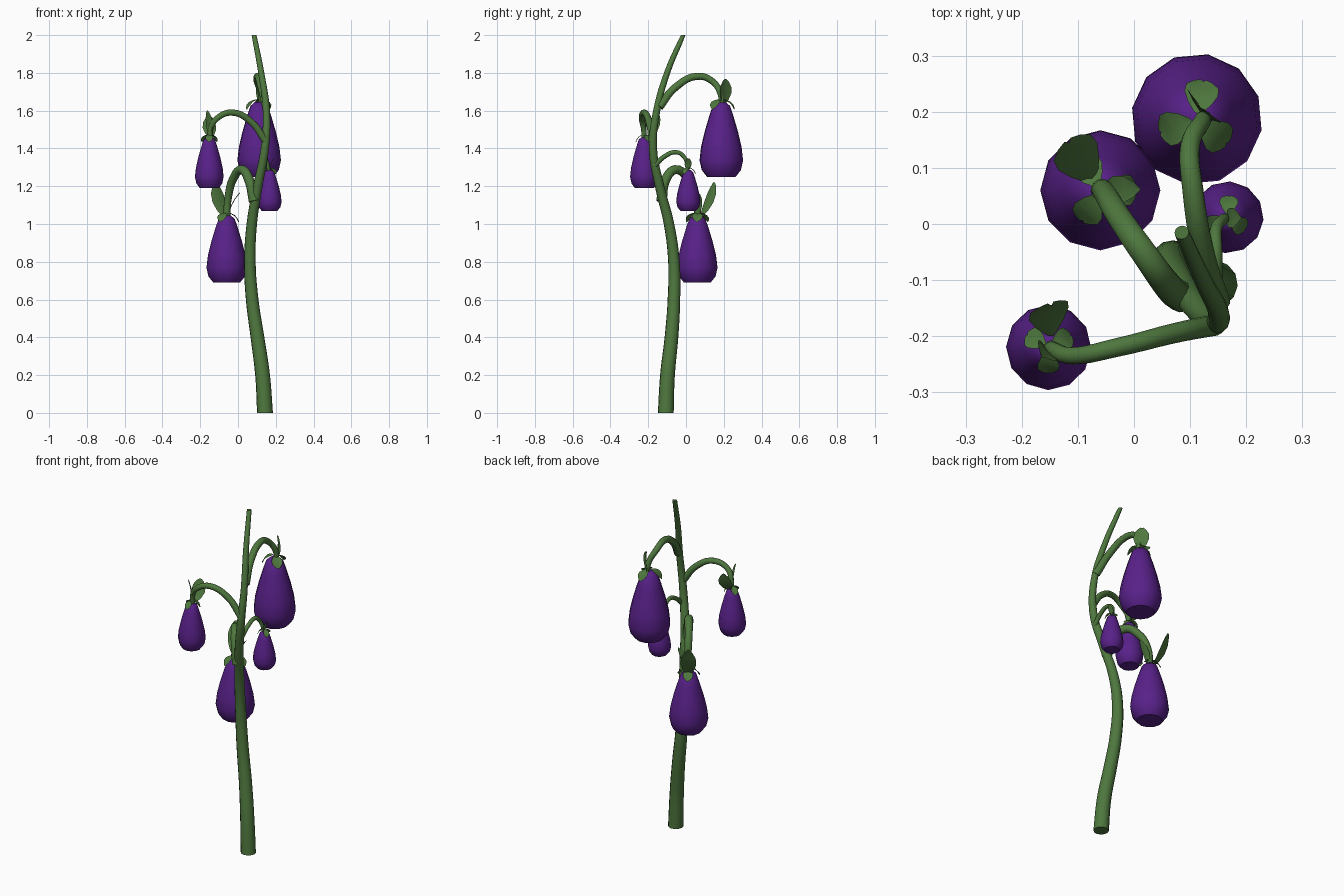
import bpy, bmesh, math
from mathutils import Vector

if "Cube" in bpy.data.objects:
    bpy.data.objects.remove(bpy.data.objects["Cube"])


def material(name, color):
    m = bpy.data.materials.new(name)
    m.diffuse_color = (*color, 1)
    m.use_nodes = True
    m.node_tree.nodes["Principled BSDF"].inputs["Base Color"].default_value = m.diffuse_color
    return m


GREEN = material("green", (0.077, 0.185, 0.048))
PURPLE = material("purple", (0.098, 0.015, 0.25))


def add(name, mesh, mat, smooth=True):
    ob = bpy.data.objects.new(name, mesh)
    bpy.context.collection.objects.link(ob)
    mesh.materials.clear()
    mesh.materials.append(mat)
    for p in mesh.polygons:
        p.use_smooth = smooth
    if smooth:
        bpy.context.view_layer.objects.active = ob
        ob.select_set(True)
        bpy.ops.object.shade_smooth_by_angle(angle=math.radians(50))
        ob.select_set(False)
    return ob


def tube(name, points, r0, r1):
    """Tapered tube through the points."""
    cu = bpy.data.curves.new(name + "_path", 'CURVE')
    cu.dimensions = '3D'
    cu.bevel_depth = 1
    cu.bevel_resolution = 4
    cu.resolution_u = 5
    cu.use_fill_caps = True
    sp = cu.splines.new('BEZIER')
    n = len(points)
    sp.bezier_points.add(n - 1)
    for i, (bp, p) in enumerate(zip(sp.bezier_points, points)):
        bp.co = p
        bp.handle_left_type = bp.handle_right_type = 'AUTO'
        bp.radius = r0 + (r1 - r0) * i / (n - 1)
    ob = bpy.data.objects.new(name + "_path", cu)
    bpy.context.collection.objects.link(ob)
    dg = bpy.context.evaluated_depsgraph_get()
    dg.update()
    me = bpy.data.meshes.new_from_object(ob.evaluated_get(dg))
    bpy.data.objects.remove(ob)
    return add(name, me, GREEN)


def leaf(name, base, tip, across, width, bow=0.0):
    """Thin oval blade from base to tip, bowed along its normal."""
    base, tip = Vector(base), Vector(tip)
    axis = tip - base
    across = Vector(across)
    across = (across - axis * across.dot(axis) / axis.length_squared).normalized()
    normal = axis.cross(across).normalized()
    bm = bmesh.new()
    rows = []
    for t, w in [(0, .25), (.2, .7), (.45, 1), (.7, .95), (.9, .55), (1, .15)]:
        mid = base + axis * t + normal * bow * math.sin(math.pi * t)
        rows.append([bm.verts.new(mid + across * width * w * s / 2
                                  + normal * width * .08 * abs(s)) for s in (-1, 0, 1)])
    for a, b in zip(rows, rows[1:]):
        for i in range(2):
            bm.faces.new((a[i], a[i + 1], b[i + 1], b[i]))
    me = bpy.data.meshes.new(name)
    bm.to_mesh(me)
    bm.free()
    return add(name, me, GREEN)


# fruit outline: (radius, height) as fractions, bottom to top
PROFILE = [(.66, 0), (.9, .09), (1, .22), (.93, .4), (.77, .6), (.57, .8), (.4, .95), (.2, 1)]


def fruit(name, x, y, z0, z1, r, turn):
    sides, h = 12, z1 - z0
    bm = bmesh.new()
    rings = [[bm.verts.new((x + r * pr * math.cos(math.tau * i / sides + turn),
                            y + r * pr * math.sin(math.tau * i / sides + turn),
                            z0 + h * pz)) for i in range(sides)] for pr, pz in PROFILE]
    for a, b in zip(rings, rings[1:]):
        for i in range(sides):
            j = (i + 1) % sides
            bm.faces.new((a[i], a[j], b[j], b[i]))
    bm.faces.new(rings[0][::-1])
    bm.faces.new(rings[-1])
    me = bpy.data.meshes.new(name)
    bm.to_mesh(me)
    bm.free()
    add(name, me, PURPLE)
    # three sepals draped over the cap
    for k in range(3):
        a = turn + math.tau * k / 3
        d = Vector((math.cos(a), math.sin(a), 0))
        c = Vector((x, y, z1))
        leaf(f"{name}_sepal_{k + 1}", c + d * .08 * r + Vector((0, 0, .012)),
             c + d * .58 * r - Vector((0, 0, .1 * h)), (-d.y, d.x, 0), .52 * r, .1 * r)


# main stem, ends trimmed level
stem = tube("main_stem", [
    (.143, -.107, 0), (.130, -.098, .2), (.103, -.077, .4), (.075, -.064, .6),
    (.063, -.064, .8), (.073, -.09, 1), (.105, -.14, 1.2), (.142, -.175, 1.4),
    (.15, -.155, 1.6), (.123, -.1, 1.8), (.085, -.015, 2)], .042, .013)
for v in stem.data.vertices:
    if v.co.z < .015:
        v.co.z = 0
    elif v.co.z > 1.985:
        v.co.z = 2

# stalks
tube("top_stalk", [(.15, -.14, 1.62), (.125, -.06, 1.72), (.105, .06, 1.782),
                   (.1, .14, 1.755), (.12, .18, 1.695), (.125, .19, 1.62)], .022, .014)
tube("left_stalk", [(.145, -.18, 1.44), (.07, -.195, 1.54), (-.03, -.22, 1.59),
                    (-.11, -.235, 1.56), (-.142, -.225, 1.51), (-.148, -.22, 1.44)], .019, .013)
tube("lower_stalk", [(.085, -.13, 1.12), (.06, -.11, 1.23), (.02, -.055, 1.288),
                     (-.025, .01, 1.24), (-.052, .055, 1.14), (-.06, .062, 1.02)], .028, .018)
tube("small_stalk", [(.14, -.165, 1.31), (.145, -.11, 1.36), (.146, -.05, 1.38),
                     (.146, -.01, 1.355), (.158, .007, 1.31), (.165, .01, 1.26)], .013, .009)

# fruits
fruit("top_fruit", .112, .187, 1.25, 1.645, .117, 1.4)
fruit("left_fruit", -.152, -.22, 1.19, 1.46, .076, 2.6)
fruit("lower_fruit", -.06, .06, .69, 1.045, .107, 0)
fruit("small_fruit", .167, .012, 1.07, 1.285, .064, 1.5)

# upright leaves
leaf("top_leaf", (.115, .195, 1.635), (.115, .205, 1.768), (.7, -.7, 0), .085, .008)
leaf("left_leaf_back", (-.145, -.2, 1.46), (-.147, -.145, 1.575), (1, .4, 0), .075, .012)
leaf("left_leaf_front", (-.155, -.228, 1.46), (-.165, -.238, 1.60), (.7, -.7, 0), .05, .008)
leaf("lower_leaf_back", (-.07, .075, 1.04), (-.115, .145, 1.222), (.7, .5, 0), .085, .012)
leaf("lower_leaf_side", (-.05, .06, 1.035), (.012, .062, 1.165), (0, 1, 0), .05, .012)
leaf("small_leaf", (.167, .01, 1.28), (.192, .012, 1.347), (0, 1, 0), .036, .006)
